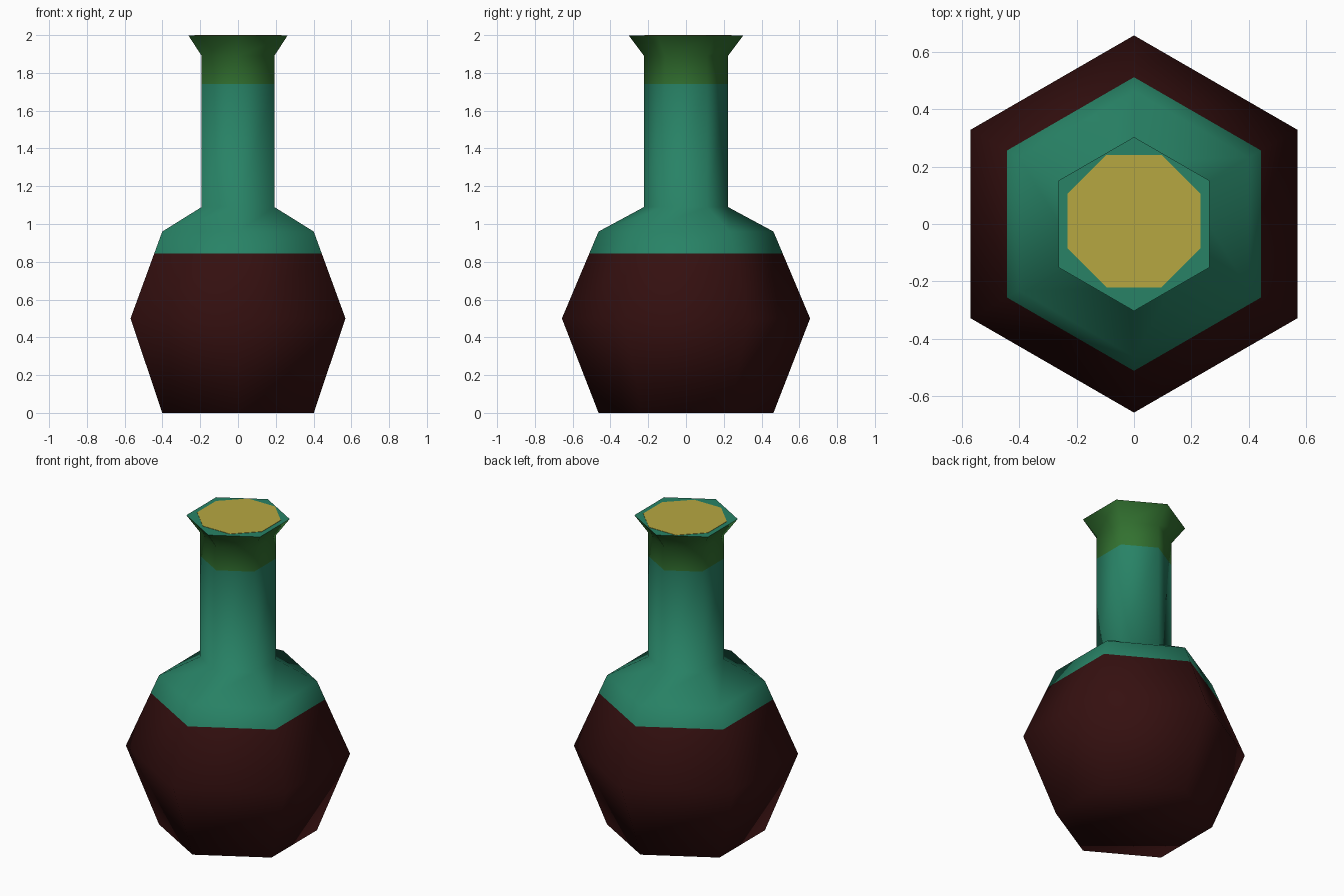
import bpy
import bmesh
import math

default = bpy.data.objects.get("Cube")
if default:
    bpy.data.objects.remove(default, do_unlink=True)


def make_material(name, rgb):
    mat = bpy.data.materials.new(name)
    mat.use_nodes = True
    mat.diffuse_color = (*rgb, 1)
    mat.node_tree.nodes["Principled BSDF"].inputs["Base Color"].default_value = (*rgb, 1)
    return mat


teal = make_material("teal glass", (0.021, 0.225, 0.132))
dark_red = make_material("dark red liquid", (0.035, 0.005, 0.005))
leaf_green = make_material("green lip", (0.032, 0.165, 0.029))
yellow = make_material("yellow stopper", (0.47, 0.39, 0.053))

SIDES = 6
LIQUID_TOP, LIP_BOTTOM, RIM = 0.845, 1.74, 1.998


def radius_between(z, low, high):
    t = (z - low[1]) / (high[1] - low[1])
    return low[0] + t * (high[0] - low[0])


# Bottle outline as (corner radius, height), with rings where colours change
belly, shoulder = (0.657, 0.5), (0.463, 0.96)
profile = [
    (0.463, 0), belly,
    (radius_between(LIQUID_TOP, belly, shoulder), LIQUID_TOP),
    shoulder, (0.222, 1.09), (0.222, LIP_BOTTOM), (0.222, 1.89), (0.303, RIM),
]

# Six-sided bottle, closed at both ends
bm = bmesh.new()
rings = []
for radius, z in profile:
    angles = [math.pi / 2 + math.tau * i / SIDES for i in range(SIDES)]
    rings.append([bm.verts.new((radius * math.cos(a), radius * math.sin(a), z)) for a in angles])
for low, high in zip(rings, rings[1:]):
    for i in range(SIDES):
        j = (i + 1) % SIDES
        bm.faces.new((low[i], low[j], high[j], high[i]))
bm.faces.new(reversed(rings[0]))
bm.faces.new(rings[-1])

# Liquid below, teal glass above, green band round the lip
for face in bm.faces:
    z = face.calc_center_median().z
    if z < LIQUID_TOP:
        face.material_index = 1
    elif LIP_BOTTOM < z < RIM - 0.001:
        face.material_index = 2

mesh = bpy.data.meshes.new("bottle")
bm.to_mesh(mesh)
bm.free()
for mat in (teal, dark_red, leaf_green):
    mesh.materials.append(mat)
bottle = bpy.data.objects.new("bottle", mesh)
bpy.context.collection.objects.link(bottle)
bpy.ops.object.select_all(action="DESELECT")
bottle.select_set(True)
bpy.context.view_layer.objects.active = bottle
bpy.ops.object.shade_smooth_by_angle(angle=math.radians(80))

# Thin eight-sided stopper disc on the mouth
bpy.ops.mesh.primitive_cylinder_add(vertices=8, radius=0.25, depth=0.004,
                                    location=(0, 0.01, 1.998),
                                    rotation=(0, 0, math.pi / 8))
stopper = bpy.context.object
stopper.name = "stopper_disc"
stopper.data.materials.append(yellow)
